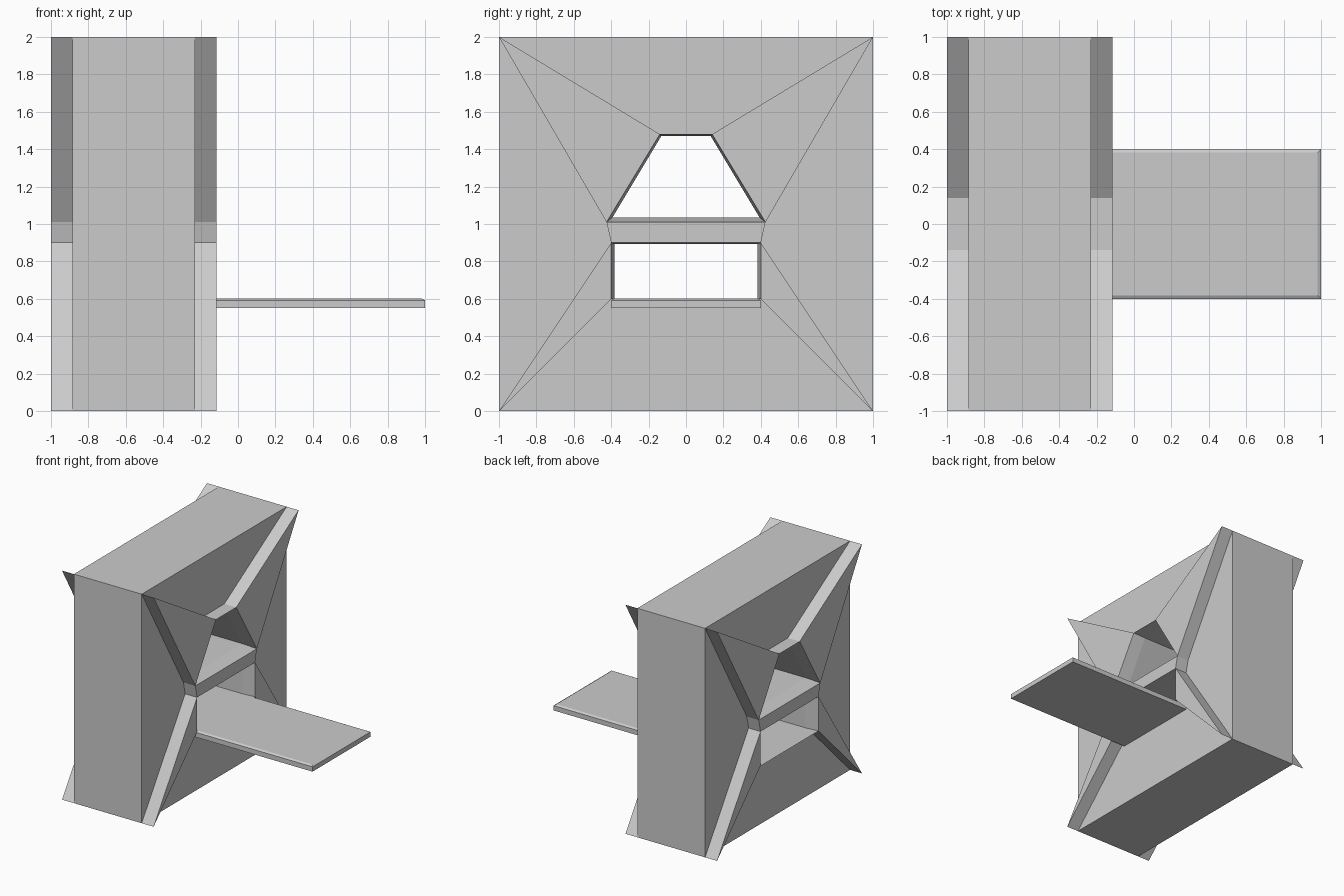
import bpy, bmesh
from mathutils import Vector

if "Cube" in bpy.data.objects:
    bpy.data.objects.remove(bpy.data.objects["Cube"])

CX = -0.5575            # mid plane of the wall block
RAISED, SUNK = 0.4425, 0.3275   # half depths of raised star and block


def finish(bm, name):
    bmesh.ops.remove_doubles(bm, verts=bm.verts, dist=1e-4)
    bmesh.ops.recalc_face_normals(bm, faces=bm.faces)
    me = bpy.data.meshes.new(name)
    bm.to_mesh(me)
    bm.free()
    ob = bpy.data.objects.new(name, me)
    bpy.context.collection.objects.link(ob)
    return ob


# outlines in (y, z)
window = [(-.14, 1.48), (.14, 1.48), (.425, 1.01), (-.425, 1.01)]
window_in = [(-.132, 1.47), (.132, 1.47), (.393, 1.035), (-.393, 1.035)]
slot = [(-.4, .9), (.4, .9), (.4, .6), (-.4, .6)]
slot_in = [(-.383, .893), (.383, .893), (.383, .603), (-.383, .603)]
square = [(-1, 2), (1, 2), (1, 0), (-1, 0)]
star = [square[0], window[0], window[1], square[1], window[2], slot[1],
        square[2], slot[2], slot[3], square[3], slot[0], window[3]]

bm = bmesh.new()


def cap(pts, x):
    for s in (-1, 1):
        bm.faces.new([bm.verts.new((CX + s * x, y, z)) for y, z in pts])


def loft(pa, xa, pb, xb, signs=(-1, 1)):
    for s in signs:
        for i in range(len(pa)):
            j = (i + 1) % len(pa)
            ring = [(pa[i], xa), (pa[j], xa), (pb[j], xb), (pb[i], xb)]
            bm.faces.new([bm.verts.new((CX + s * x, p[0], p[1])) for p, x in ring])


# sunken panels of the block
cap([square[0], square[1], window[1], window[0]], SUNK)
cap([square[3], square[2], slot[2], slot[3]], SUNK)
cap([square[0], window[3], slot[0], square[3]], SUNK)
cap([square[1], window[2], slot[1], square[2]], SUNK)
# raised star: four arms and the crossbar
cap([square[0], window[0], window[3]], RAISED)
cap([square[1], window[1], window[2]], RAISED)
cap([square[3], slot[3], slot[0]], RAISED)
cap([square[2], slot[2], slot[1]], RAISED)
cap([window[3], window[2], slot[1], slot[0]], RAISED)
# star walls, block sides, tapered openings
loft(star, SUNK, star, RAISED)
loft(square, SUNK, square, -SUNK, (1,))
for outer, inner in ((window, window_in), (slot, slot_in)):
    loft(outer, RAISED, inner, SUNK)
    loft(inner, SUNK, inner, -SUNK, (1,))
finish(bm, "wall_block")

# plank with chamfered top edge
bm = bmesh.new()
rings = []
for z, d in ((.55, 0), (.592, 0), (.602, .018)):
    rings.append([bm.verts.new(p) for p in (
        (-.23, -.4 + d, z), (1 - d, -.4 + d, z), (1 - d, .4 - d, z), (-.23, .4 - d, z))])
for a, b in zip(rings, rings[1:]):
    for i in range(4):
        j = (i + 1) % 4
        bm.faces.new((a[i], a[j], b[j], b[i]))
bm.faces.new(rings[0])
bm.faces.new(rings[-1])
finish(bm, "plank")
